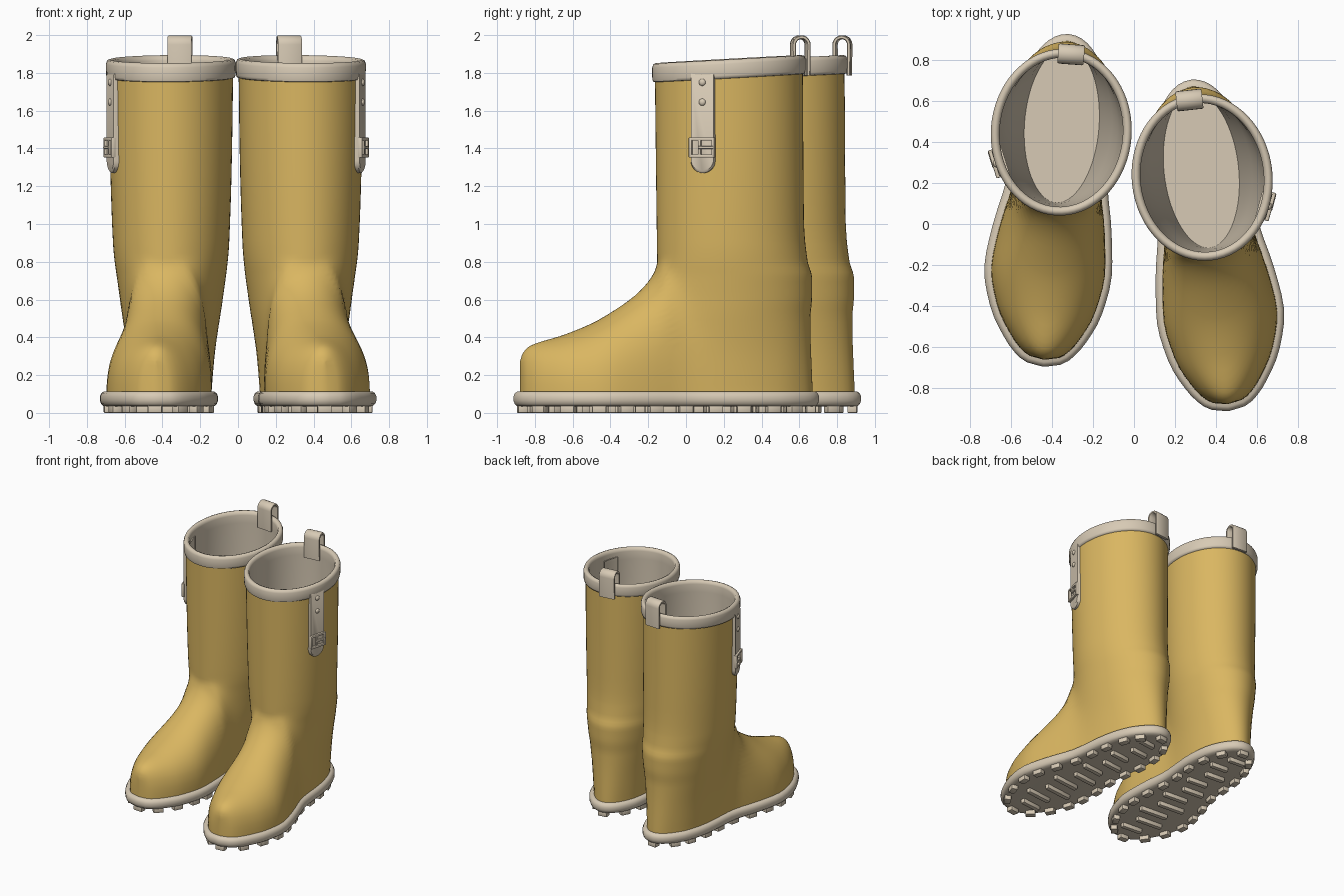
import bpy, bmesh, math
from mathutils import Matrix, Vector

if "Cube" in bpy.data.objects:
    bpy.data.objects.remove(bpy.data.objects["Cube"])


def material(name, rgb):
    m = bpy.data.materials.new(name)
    m.diffuse_color = (*rgb, 1)
    m.use_nodes = True
    m.node_tree.nodes["Principled BSDF"].inputs["Base Color"].default_value = m.diffuse_color
    return m


YELLOW = material("yellow_rubber", (0.70, 0.47, 0.12))
BEIGE = material("beige_trim", (0.68, 0.59, 0.46))


def curve(pts):
    """Monotone smooth interpolation through (x, y) points."""
    n = len(pts)
    s = [(pts[i + 1][1] - pts[i][1]) / (pts[i + 1][0] - pts[i][0]) for i in range(n - 1)]
    t = [s[0]] + [2 * a * b / (a + b) if a * b > 0 else 0 for a, b in zip(s, s[1:])] + [s[-1]]

    def f(x):
        if x <= pts[0][0]:
            return pts[0][1]
        for i in range(n - 1):
            (x0, y0), (x1, y1) = pts[i], pts[i + 1]
            if x <= x1:
                d = x1 - x0
                u = (x - x0) / d
                return (y0 * (1 + 2 * u) * (1 - u) ** 2 + d * t[i] * u * (1 - u) ** 2
                        + y1 * u * u * (3 - 2 * u) + d * t[i + 1] * u * u * (u - 1))
        return pts[-1][1]
    return f


# Boot shape: instep ridge, foot half width, shaft half width, back and front lines
ridge = curve([(-.885, .27), (-.87, .315), (-.83, .355), (-.66, .41), (-.5, .475), (-.37, .55),
               (-.25, .64), (-.17, .74), (-.13, .85), (0, 1.0), (.3, 1.05)])
foot_w = curve([(-.885, 0), (-.872, .07), (-.85, .105), (-.78, .165), (-.63, .242), (-.45, .278),
                (-.25, .257), (0, .21), (.3, .19), (.5, .15), (.6, .08), (.67, 0)])
shaft_w = curve([(.1, .195), (.3, .22), (.6, .27), (.9, .307), (1.4, .323), (1.9, .33)])
back_y = curve([(.1, .675), (.5, .662), (.62, .671), (.72, .67), (.8, .647), (1, .627), (1.9, .62)])
front_y = curve([(.1, -.14), (.8, -.152), (1.9, -.165)])


def toe_y(z):
    lo, hi = -.885, 0.2
    if z <= .27:
        return lo
    for _ in range(40):
        mid = (lo + hi) / 2
        lo, hi = (mid, hi) if ridge(mid) < z else (lo, mid)
    return lo


def ring(z, off=0.0, foot=True, zz=None, n=34):
    """Horizontal outline of the boot at z, offset outward, counter-clockwise from the front."""
    f, b, a = front_y(z), back_y(z), shaft_w(z)
    c, h = (f + b) / 2, (b - f) / 2
    f0 = min(f, toe_y(z)) if foot else f
    right, left = [], []
    for i in range(n + 1):
        y = (f0 + b) / 2 - (b - f0) / 2 * math.cos(math.pi * i / n)
        w = a * math.sqrt(max(0, 1 - ((y - c) / h) ** 2))
        mid = 0
        if foot:
            r = min(1, max(0, (z - .1) / (ridge(y) - .1)))
            w = (w ** 8 + (foot_w(y) * math.sqrt(1 - r ** 2.6)) ** 8) ** .125
            mid = .017 * math.exp(-((y + .45) / .3) ** 2) * max(0, 1 - z / .6)
        if i in (0, n):
            w = 0
        right.append(Vector((mid + w, y)))
        if 0 < i < n:
            left.append(Vector((mid - w, y)))
    p = right + left[::-1]
    zz = z if zz is None else zz
    out = []
    for i, v in enumerate(p):
        t = (p[(i + 1) % len(p)] - p[i - 1]).normalized()
        q = v + off * Vector((t.y, -t.x))
        lean = .055 * (q.y - .23) * min(1, max(0, (zz - 1) / .75))
        out.append(Vector((q.x, q.y, zz + lean)))
    return out


def loft(bm, rings, cap_start=False, cap_end=False):
    rows = [[bm.verts.new(p) for p in r] for r in rings]
    for a, b in zip(rows, rows[1:]):
        for j in range(len(a)):
            k = (j + 1) % len(a)
            bm.faces.new((a[j], a[k], b[k], b[j]))
    if cap_start:
        bm.faces.new(rows[0][::-1])
    if cap_end:
        bm.faces.new(rows[-1])


def box(bm, center, size, matrix=Matrix(), bevel=0.005):
    part = bmesh.new()
    bmesh.ops.create_cube(part, size=1, matrix=matrix @ Matrix.Translation(center) @ Matrix.Diagonal((*size, 1)))
    bmesh.ops.bevel(part, geom=part.edges[:], offset=bevel, segments=2, profile=.5, affect='EDGES')
    tmp = bpy.data.meshes.new("tmp")
    part.to_mesh(tmp)
    part.free()
    bm.from_mesh(tmp)
    bpy.data.meshes.remove(tmp)


def place_pair(name, bm, mat, angle=40):
    """Place the part on the right boot and its mirror image on the left boot."""
    for side, loc, turn in (("right", (.358, 0, 0), .111), ("left", (-.372, .22, 0), -.074)):
        b = bm.copy()
        if side == "left":
            bmesh.ops.scale(b, vec=(-1, 1, 1), verts=b.verts)
            bmesh.ops.reverse_faces(b, faces=b.faces)
        mesh = bpy.data.meshes.new(f"{side}_{name}")
        b.to_mesh(mesh)
        b.free()
        mesh.materials.append(mat)
        mesh.polygons.foreach_set("use_smooth", [True] * len(mesh.polygons))
        mesh.set_sharp_from_angle(angle=math.radians(angle))
        ob = bpy.data.objects.new(f"{side}_{name}", mesh)
        ob.location, ob.rotation_euler = loc, (0, 0, turn)
        bpy.context.collection.objects.link(ob)
    bm.free()


# Yellow boot body
zs = [.08, .11, .15, .19, .22, .25, .27] + [.28 + .0125 * i for i in range(18)]
zs += [.52 + .025 * i for i in range(17)] + [1.0 + .1 * i for i in range(8)] + [1.775]
bm = bmesh.new()
loft(bm, [ring(z) for z in zs])
place_pair("boot_body", bm, YELLOW, 60)

# Rolled rim continuing into the lining
profile = [(-.004, 1.772), (.01, 1.776), (.014, 1.79), (.015, 1.85), (.008, 1.868), (-.006, 1.873),
           (-.022, 1.866), (-.028, 1.845)]
bm = bmesh.new()
loft(bm, [ring(1.8, o, False, z) for o, z in profile]
     + [ring(z, -.025, False) for z in (1.78, 1.4, 1.0, .8, .6, .4, .2)], cap_end=True)
place_pair("rim_and_lining", bm, BEIGE, 60)

# Sole with rounded welt
profile = [(-.02, .033), (.015, .036), (.028, .048), (.034, .065), (.034, .088), (.026, .105),
           (.012, .114), (-.02, .114)]
bm = bmesh.new()
loft(bm, [ring(.1, o, True, z) for o, z in profile], cap_start=True)
place_pair("sole", bm, BEIGE, 50)

# Tread: blocks around the edge and bars across the middle
bm = bmesh.new()
edge = ring(.1, -.012, True, 0, 60)
lengths = [(edge[(i + 1) % len(edge)] - p).length for i, p in enumerate(edge)]
count, walked, nxt = 22, 0, 0
for i, p in enumerate(edge):
    if walked >= nxt * sum(lengths) / count and nxt < count:
        t = edge[(i + 2) % len(edge)] - edge[i - 2]
        m = Matrix.Translation(p) @ Matrix.Rotation(math.atan2(t.y, t.x), 4, 'Z')
        box(bm, (0, 0, .02), (.075, .05, .04), m)
        nxt += 1
    walked += lengths[i]
for i in range(10):
    y = -.72 + .14 * i
    box(bm, (.03 if i % 2 else -.03, y, .02), (max(.14, foot_w(y) * .85), .035, .04))
place_pair("tread", bm, BEIGE)

# Pull loop over the back of the rim
path = [(.648, 1.785), (.65, 1.95)]
path += [(.611 + .039 * math.cos(a), 1.95 + .039 * math.sin(a)) for a in [math.pi * i / 10 for i in range(1, 10)]]
path += [(.572, 1.95), (.574, 1.785)]
bm = bmesh.new()
sections = []
for i, (y, z) in enumerate(path):
    p0, p1 = path[max(0, i - 1)], path[min(len(path) - 1, i + 1)]
    d = Vector((p1[0] - p0[0], p1[1] - p0[1])).normalized()
    sections.append([Vector((-.02 + w, y + d.y * t, z - d.x * t)) for w, t in
                     ((-.064, -.006), (-.057, -.01), (.057, -.01), (.064, -.006),
                      (.064, .006), (.057, .01), (-.057, .01), (-.064, .006))])
loft(bm, sections, True, True)
bmesh.ops.recalc_face_normals(bm, faces=bm.faces)
place_pair("pull_loop", bm, BEIGE)

# Side strap with rounded end
S = Matrix.Translation((.289, .06, 0)) @ Matrix.Rotation(math.radians(-21.6), 4, 'Z')
outline = [(.065, 1.8), (-.065, 1.8)]
outline += [(-.065 * math.cos(a), 1.335 - .065 * math.sin(a)) for a in [math.pi * i / 14 for i in range(15)]]
bm = bmesh.new()
loft(bm, [[S @ Vector((x, y * k, 1.53 + (z - 1.53) * k)) for y, z in outline]
          for x, k in ((-.03, 1), (.014, 1), (.022, .96))], cap_end=True)
bmesh.ops.recalc_face_normals(bm, faces=bm.faces)
place_pair("side_strap", bm, BEIGE)

# Strap rivets
bm = bmesh.new()
for z in (1.75, 1.645):
    bmesh.ops.create_uvsphere(bm, u_segments=16, v_segments=8, radius=1,
                              matrix=S @ Matrix.Translation((.021, 0, z)) @ Matrix.Diagonal((.013, .019, .019, 1)))
place_pair("strap_rivets", bm, BEIGE)

# Buckle frame, centre bar and prong
bm = bmesh.new()
for y in (-.062, .062):
    box(bm, (.026, y, 1.405), (.024, .018, .108), S)
for z in (1.36, 1.45):
    box(bm, (.026, 0, z), (.024, .135, .018), S)
box(bm, (.027, -.012, 1.405), (.02, .016, .1), S)
box(bm, (.033, .025, 1.405), (.016, .085, .016), S)
place_pair("buckle", bm, BEIGE)
